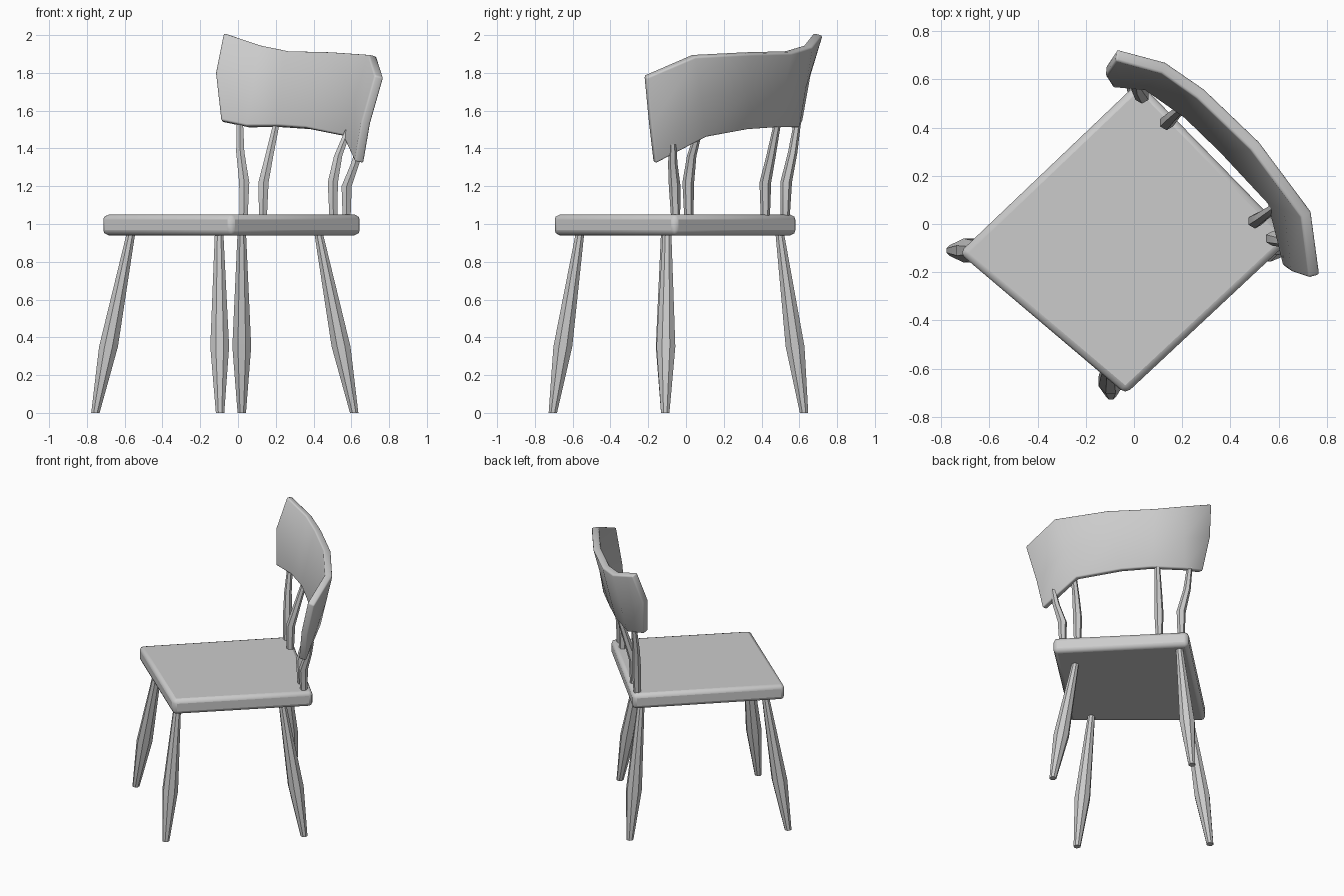
import bpy, bmesh, math
from mathutils import Vector

if "Cube" in bpy.data.objects:
    bpy.data.objects.remove(bpy.data.objects["Cube"])


def make_object(name, bm, angle=30):
    me = bpy.data.meshes.new(name)
    bm.to_mesh(me)
    bm.free()
    ob = bpy.data.objects.new(name, me)
    bpy.context.collection.objects.link(ob)
    bpy.ops.object.select_all(action='DESELECT')
    ob.select_set(True)
    bpy.context.view_layer.objects.active = ob
    bpy.ops.object.shade_smooth_by_angle(angle=math.radians(angle))
    return ob


def add_bevel(ob, width, segments):
    m = ob.modifiers.new("Bevel", 'BEVEL')
    m.width, m.segments, m.limit_method = width, segments, 'ANGLE'
    m.angle_limit = math.radians(40)


def turned_rod(name, points, radii, sides):
    """Faceted rod with a horizontal ring at every path point."""
    bm = bmesh.new()
    rings = []
    for p, r in zip(points, radii):
        angles = [2 * math.pi * (i + 0.5) / sides for i in range(sides)]
        rings.append([bm.verts.new((p[0] + r * math.cos(a), p[1] + r * math.sin(a), p[2]))
                      for a in angles])
    for lo, hi in zip(rings, rings[1:]):
        for i in range(sides):
            j = (i + 1) % sides
            bm.faces.new((lo[i], lo[j], hi[j], hi[i]))
    bm.faces.new(rings[0][::-1])
    bm.faces.new(rings[-1])
    return make_object(name, bm, 40)


# Seat: thick slab turned to face the front left corner, rounded edges
bm = bmesh.new()
corners = [(-0.725, -0.12), (-0.035, -0.705), (0.655, -0.06), (0.02, 0.59)]
base = bm.faces.new([bm.verts.new((x, y, 0.94)) for x, y in corners])
ext = bmesh.ops.extrude_face_region(bm, geom=[base])
bmesh.ops.translate(bm, vec=(0, 0, 0.11),
                    verts=[v for v in ext["geom"] if isinstance(v, bmesh.types.BMVert)])
bmesh.ops.recalc_face_normals(bm, faces=bm.faces)
add_bevel(make_object("seat", bm), 0.027, 2)

# Legs: splayed, swelling at about a third of their height
legs = {
    "left_leg": ((-0.755, -0.11), (-0.565, -0.11)),
    "front_leg": ((-0.095, -0.705), (-0.10, -0.56)),
    "right_leg": ((0.615, -0.11), (0.425, -0.10)),
    "back_leg": ((0.02, 0.625), (0.02, 0.495)),
}
for name, (foot, top) in legs.items():
    foot, top = Vector((*foot, 0)), Vector((*top, 0.96))
    turned_rod(name, [foot, foot.lerp(top, 0.365), top], [0.024, 0.054, 0.024], 8)

# Spindles: four bent supports between the seat and the backrest
spindles = [
    [(0.03, 0.525, 1.03), (0.033, 0.53, 1.22), (0.012, 0.565, 1.38), (0.01, 0.59, 1.54)],
    [(0.132, 0.42, 1.03), (0.135, 0.42, 1.22), (0.165, 0.45, 1.36), (0.205, 0.485, 1.54)],
    [(0.505, 0.015, 1.03), (0.502, 0.012, 1.22), (0.53, 0.03, 1.36), (0.585, 0.07, 1.50)],
    [(0.575, -0.055, 1.03), (0.575, -0.06, 1.2), (0.62, -0.07, 1.32), (0.645, -0.07, 1.42)],
]
for i, path in enumerate(spindles):
    turned_rod(f"spindle_{i + 1}", path, [0.024, 0.031, 0.025, 0.019], 6)

# Backrest: curved panel leaning outward, from bottom and top edges of its outer face
bottom = [(-0.085, 0.615, 1.54), (0.06, 0.60, 1.51), (0.24, 0.475, 1.51),
          (0.39, 0.33, 1.50), (0.595, 0.11, 1.46), (0.665, -0.16, 1.32)]
top = [(-0.07, 0.725, 2.0), (0.13, 0.67, 1.935), (0.29, 0.56, 1.905),
       (0.52, 0.34, 1.90), (0.735, 0.05, 1.885), (0.77, -0.21, 1.775)]
bm = bmesh.new()
cols = []
for i, (b, t) in enumerate(zip(bottom, top)):
    b, t = Vector(b), Vector(t)
    mid = b.lerp(t, 0.5)
    if i == 0:
        mid += Vector((-0.035, -0.01, 0.02))
    elif i == 5:
        mid += Vector((-0.018, 0, -0.02))
    cols.append([bm.verts.new(p) for p in (b, mid, t)])
for p, q in zip(cols, cols[1:]):
    for r in range(2):
        bm.faces.new((q[r], p[r], p[r + 1], q[r + 1]))
backrest = make_object("backrest", bm, 35)
solid = backrest.modifiers.new("Thickness", 'SOLIDIFY')
solid.thickness = 0.05
solid.offset = -1
add_bevel(backrest, 0.01, 2)
